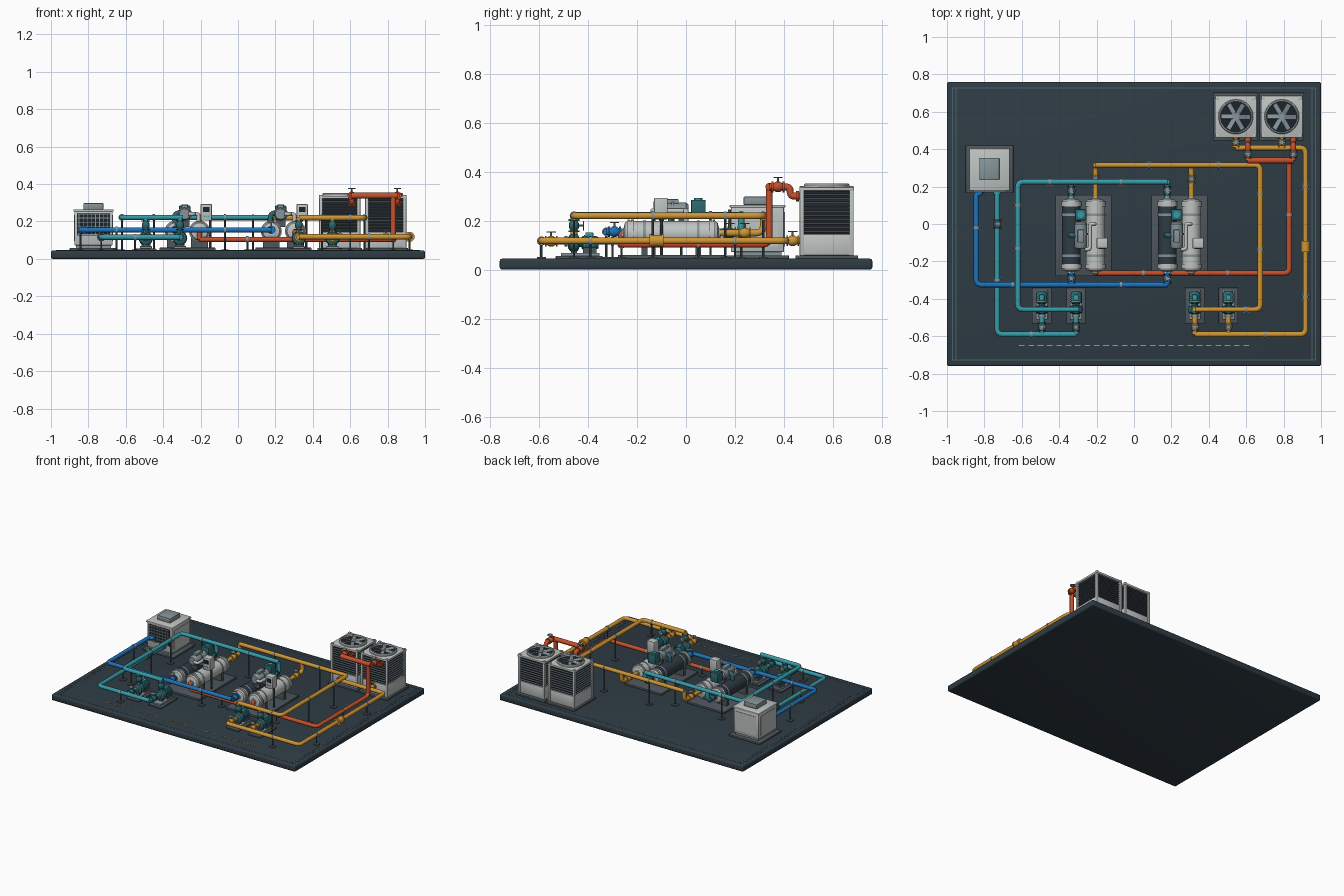
import bpy, bmesh, math
from mathutils import Vector as V, Matrix

if "Cube" in bpy.data.objects:
    bpy.data.objects.remove(bpy.data.objects["Cube"])

def mat(name, *c):
    m = bpy.data.materials.new(name)
    m.diffuse_color = (*c, 1)
    m.use_nodes = True
    m.node_tree.nodes["Principled BSDF"].inputs["Base Color"].default_value = m.diffuse_color
    return m
SLATE = mat("slate", .028, .044, .058)
DARK = mat("dark", .012, .018, .024)
PAD = mat("pad", .075, .095, .11)
LINE = mat("line", .07, .12, .15)
LIGHT = mat("light", .52, .55, .54)
STEEL = mat("steel", .24, .30, .32)
TEAL = mat("teal", .036, .33, .39)
DTEAL = mat("dark_teal", .025, .14, .16)
BLUE = mat("blue", .014, .17, .48)
RED = mat("red", .56, .08, .025)
ORANGE = mat("orange", .62, .30, .035)
TOP = .045

def add(name, bm, m, angle=35):
    bmesh.ops.recalc_face_normals(bm, faces=bm.faces)
    me = bpy.data.meshes.new(name)
    bm.to_mesh(me); bm.free()
    for p in me.polygons: p.use_smooth = True
    me.set_sharp_from_angle(angle=math.radians(angle))
    me.materials.append(m)
    o = bpy.data.objects.new(name, me)
    bpy.context.collection.objects.link(o)
    return o

def box(name, x, y, z, m, bev=0, rot=None):
    """box from (min, max) ranges"""
    bm = bmesh.new()
    bmesh.ops.create_cube(bm, size=1)
    c = V((sum(x) / 2, sum(y) / 2, sum(z) / 2))
    s = Matrix.Diagonal((x[1] - x[0], y[1] - y[0], z[1] - z[0], 1))
    bm.transform(Matrix.Translation(c) @ (rot or Matrix()) @ s)
    if bev:
        bmesh.ops.bevel(bm, geom=bm.edges[:], offset=bev, segments=2, profile=.5, affect='EDGES')
    return add(name, bm, m)

def lathe(name, prof, org, axis, m, n=24):
    """revolve (radius, height) points about an axis"""
    bm = bmesh.new()
    q = V(axis).to_track_quat('Z', 'Y')
    rings = [[bm.verts.new(V(org) + q @ V((r * math.cos(i * math.tau / n), r * math.sin(i * math.tau / n), h)))
              for i in range(n)] for r, h in prof]
    for a, b in zip(rings, rings[1:]):
        for i in range(n):
            bm.faces.new((a[i], a[i - 1], b[i - 1], b[i]))
    bmesh.ops.remove_doubles(bm, verts=bm.verts, dist=1e-6)
    return add(name, bm, m)

def cyl(name, org, axis, r, h0, h1, m, n=20):
    return lathe(name, [(0, h0), (r, h0), (r, h1), (0, h1)], org, axis, m, n)

def pipe(name, pts, m, r=.0145, bend=.03):
    pts = [V(p) for p in pts]
    out = [pts[0]]
    for a, p, b in zip(pts, pts[1:], pts[2:]):
        t = min(bend, (a - p).length / 2, (b - p).length / 2)
        s, e = p + (a - p).normalized() * t, p + (b - p).normalized() * t
        out += [s.lerp(p, k / 6).lerp(p.lerp(e, k / 6), k / 6) for k in range(7)]
    out.append(pts[-1])
    cu = bpy.data.curves.new(name, 'CURVE')
    cu.dimensions, cu.bevel_depth, cu.bevel_resolution, cu.use_fill_caps = '3D', r, 3, True
    sp = cu.splines.new('POLY')
    sp.points.add(len(out) - 1)
    for q, p in zip(sp.points, out): q.co = (*p, 1)
    tmp = bpy.data.objects.new("tmp", cu)
    bm = bmesh.new()
    bm.from_mesh(bpy.data.meshes.new_from_object(tmp))
    bpy.data.objects.remove(tmp)
    bmesh.ops.remove_doubles(bm, verts=bm.verts, dist=1e-5)
    return add(name, bm, m, 50)

def flange(p, axis, m, r=.021, w=.006):
    cyl("pipe_flange", p, axis, r, -w, w, m)

def valve(p, axis, m, stem=(0, 0, 1)):
    lathe("valve_body", [(0, -.026), (.022, -.026), (.022, -.019), (.014, -.019), (.021, -.008), (.021, .008),
          (.014, .019), (.022, .019), (.022, .026), (0, .026)], p, axis, m)
    cyl("valve_stem", p, stem, .004, 0, .04, STEEL, 10)
    lathe("valve_handwheel", [(.013, .036), (.019, .036), (.019, .040), (.013, .040), (.013, .036)], p, stem, STEEL)
    cyl("valve_wheel_hub", p, stem, .013, .037, .039, STEEL, 6)

def stand(x, y, z):
    box("stand_foot", (x - .018, x + .018), (y - .018, y + .018), (TOP, TOP + .006), PAD)
    cyl("stand_rod", (x, y, 0), (0, 0, 1), .005, TOP, z, PAD, 10)

def clamp(p, axis):
    cyl("pipe_clamp", p, axis, .0175, -.006, .006, STEEL)

# base slab and floor markings
bm = bmesh.new()
bmesh.ops.create_cube(bm, size=1)
bm.transform(Matrix.Translation((0, 0, .0225)) @ Matrix.Diagonal((2, 1.52, .045, 1)))
bmesh.ops.bevel(bm, geom=bm.edges[:], offset=.01, segments=3, profile=.5, affect='EDGES')
add("base_slab", bm, SLATE)
for s in (-1, 1):
    for d in (.952, .97):
        box("floor_line", (s * d - .002, s * d + .002), (-.727, .727), (.044, .0462), LINE)
    box("floor_line", (-.97, .97), (s * .727 - .002, s * .727 + .002), (.044, .0462), LINE)
for i in range(25):
    x = -.6 + i * .05
    box("floor_dash", (x - .015, x + .015), (-.652, -.648), (.044, .0465), ORANGE)

# air handling unit
box("air_unit_pad", (-.9, -.645), (.166, .42), (TOP, .058), PAD, .003)
box("air_unit_plinth", (-.865, -.68), (.195, .39), (.058, .075), STEEL)
box("air_unit_body", (-.875, -.67), (.183, .4), (.072, .255), LIGHT, .005)
box("air_unit_lid", (-.88, -.665), (.178, .405), (.253, .265), LIGHT, .004)
box("air_unit_top_duct", (-.827, -.72), (.235, .353), (.264, .298), STEEL, .004)
box("air_unit_grille_back", (-.86, -.685), (.178, .186), (.125, .245), DARK)
for i in range(8):
    x = -.85 + i * .022
    box("air_unit_grille_bar", (x - .002, x + .002), (.172, .18), (.125, .245), STEEL)
for i in range(6):
    z = .13 + i * .022
    box("air_unit_grille_rail", (-.86, -.685), (.172, .18), (z - .002, z + .002), STEEL)
for x in (-.876, -.669):
    box("air_unit_side_door", (x - .002, x + .002), (.21, .375), (.095, .235), LIGHT)
box("air_unit_back_door", (-.855, -.69), (.398, .403), (.095, .235), LIGHT)

# cooling towers
for cx in (.544, .79):
    cy = .574
    box("tower_pad", (cx - .12, cx + .12), (cy - .128, cy + .128), (TOP, .058), PAD, .003)
    box("tower_basin", (cx - .108, cx + .108), (cy - .108, cy + .108), (.058, .145), LIGHT, .004)
    box("tower_core", (cx - .098, cx + .098), (cy - .098, cy + .098), (.1, .325), DARK)
    box("tower_deck", (cx - .112, cx + .112), (cy - .112, cy + .112), (.322, .337), LIGHT, .003)
    for sx in (-1, 1):
        for sy in (-1, 1):
            px, py = cx + sx * .101, cy + sy * .101
            box("tower_post", (px - .009, px + .009), (py - .009, py + .009), (.058, .342), LIGHT, .002)
    for k in range(4):
        turn = Matrix.Rotation(k * math.pi / 2, 4, 'Z')
        for i in range(10):
            o = box("tower_louvre", (-.092, .092), (-.012, .0), (-.0015, .0015), PAD, 0, Matrix.Rotation(.6, 4, 'X'))
            o.data.transform(Matrix.Translation((cx, cy, .156 + i * .0165)) @ turn @ Matrix.Translation((0, -.095, 0)))
    lathe("fan_ring", [(.082, .33), (.093, .33), (.093, .346), (.088, .352), (.082, .352), (.082, .33)],
          (cx, cy, 0), (0, 0, 1), LIGHT, 40)
    cyl("fan_well", (cx, cy, 0), (0, 0, 1), .083, .33, .339, DARK, 40)
    cyl("fan_hub", (cx, cy, 0), (0, 0, 1), .018, .335, .35, STEEL)
    for k in range(6):
        o = box("fan_blade", (.012, .076), (-.012, .012), (-.001, .001), STEEL, 0, Matrix.Rotation(.3, 4, 'X'))
        o.data.transform(Matrix.Translation((cx, cy, .344)) @ Matrix.Rotation(k * math.pi / 3, 4, 'Z'))

# chillers
Y = (0, 1, 0)
for ex in (-.335, .178):
    kx = ex + .129
    box("chiller_skid", (ex - .085, ex + .215), (-.278, .155), (TOP, .06), PAD, .003)
    for x, body, nm in ((ex, SLATE, "evaporator"), (kx, LIGHT, "condenser")):
        cyl(nm + "_shell", (x, 0, .148), Y, .05, -.235, .115, body, 32)
        for y0, s in ((-.225, -1), (.105, 1)):
            lathe(nm + "_head", [(0, -.012), (.056, -.012), (.056, 0), (.053, 0), (.053, .006), (.056, .006), (.056, .014),
                  (.05, .014), (.044, .024), (.02, .03), (.02, .036), (0, .036)], (x, y0, .148), (0, s, 0), LIGHT, 32)
        for y in (-.17, .05):
            box(nm + "_saddle", (x - .045, x + .045), (y - .012, y + .012), (.06, .125), PAD)
            cyl(nm + "_band", (x, y, .148), Y, .0525, -.006, .006, STEEL, 32)
    cx = ex + .05
    lathe("compressor", [(0, -.13), (.028, -.13), (.034, -.12), (.034, -.06), (.039, -.06), (.039, -.048), (.034, -.048),
          (.034, .0), (.026, .01), (0, .01)], (cx, 0, .24), Y, STEEL, 28)
    for y in (-.1, -.02):
        box("compressor_foot", (cx - .025, cx + .025), (y - .01, y + .01), (.17, .22), PAD)
    box("compressor_cap", (cx - .016, cx + .016), (-.1, -.03), (.26, .288), STEEL, .004)
    box("oil_box", (ex + .02, ex + .08), (.02, .08), (.215, .285), DTEAL, .005)
    cyl("oil_box_motor", (ex + .05, .05, 0), (0, 0, 1), .018, .28, .292, TEAL)
    pipe("suction_pipe", [(ex - .005, -.06, .18), (ex - .005, -.06, .245), (cx, -.06, .245)], DTEAL, .014)
    pipe("discharge_pipe", [(cx + .02, -.135, .24), (cx + .05, -.135, .24), (cx + .05, .0, .24), (kx - .005, .0, .24),
                            (kx - .005, .0, .18)], LIGHT, .011, .022)
    # control panel
    box("control_panel", (kx + .006, kx + .066), (-.13, -.075), (.205, .293), LIGHT, .004)
    box("control_screen", (kx + .018, kx + .054), (-.133, -.128), (.25, .278), DARK)
    for i in range(3):
        cyl("control_button", (kx + .024 + i * .012, -.13, .228), (0, -1, 0), .004, -.002, .004, TEAL, 10)
    cyl("control_post", (kx + .058, -.1, 0), (0, 0, 1), .006, .06, .21, PAD, 10)
    # chiller nozzle pipework
    pipe("chilled_inlet", [(ex, .135, .15), (ex, .225, .15), (ex, .225, .222)], TEAL)
    valve((ex, .178, .15), Y, DTEAL)
    pipe("chilled_outlet", [(ex, -.25, .155), (ex, -.325, .155)], BLUE)
    valve((ex, -.292, .155), Y, BLUE)
    pipe("condenser_inlet", [(kx, .135, .15), (kx, .315, .15), (kx, .315, .22)], ORANGE)
    valve((kx, .24, .15), Y, ORANGE)
    pipe("condenser_outlet", [(kx, -.24, .148), (kx, -.263, .148), (kx, -.263, .104)], RED, bend=.012)

# pumps
for px, m, in ((-.493, TEAL), (-.31, TEAL), (.325, ORANGE), (.505, ORANGE)):
    box("pump_pad", (px - .052, px + .052), (-.532, -.34), (TOP, .056), PAD, .003)
    box("pump_frame", (px - .032, px + .032), (-.51, -.352), (.056, .068), STEEL, .002)
    lathe("pump_volute", [(0, -.025), (.02, -.025), (.034, -.016), (.038, 0), (.034, .016), (.018, .022), (.018, .03), (0, .03)],
          (px, -.457, .11), Y, DTEAL, 28)
    lathe("pump_motor", [(0, .03), (.02, .03), (.028, .035), (.028, .09), (.022, .1), (0, .1)], (px, -.457, .11), Y, DTEAL)
    for i in range(4):
        cyl("motor_fin", (px, -.415 + i * .012, .11), Y, .031, -.002, .002, TEAL)
    box("motor_terminal_box", (px - .014, px + .014), (-.41, -.378), (.13, .152), TEAL, .003)
    box("motor_foot", (px - .024, px + .024), (-.42, -.365), (.066, .09), PAD)
    box("volute_foot", (px - .015, px + .015), (-.47, -.445), (.066, .09), PAD)
    pipe("pump_suction", [(px, -.59, .116), (px, -.475, .116)], m)
    valve((px, -.55, .116), Y, DTEAL if m is TEAL else ORANGE)
    flange((px, -.49, .116), Y, STEEL)
    pipe("pump_discharge", [(px, -.457, .12), (px, -.457, .221)], m)
    valve((px, -.457, .18), (0, 0, 1), DTEAL, (0, 1, 0))

# main pipe loops
pipe("chilled_return", [(-.731, .19, .116), (-.731, -.59, .116), (-.31, -.59, .116)], TEAL)
pipe("chilled_supply", [(-.295, -.457, .222), (-.621, -.457, .222), (-.621, .225, .222), (.178, .225, .222)], TEAL)
pipe("cold_header", [(.178, -.325, .155), (-.843, -.325, .155), (-.843, .16, .155), (-.82, .162, .155), (-.82, .19, .155)], BLUE)
pipe("hot_header", [(-.206, -.263, .104), (.83, -.263, .104), (.83, .34, .104), (.83, .34, .338)], RED)
pipe("hot_tower_header", [(.608, .34, .338), (.852, .34, .338)], RED, .0165)
pipe("cooled_header", [(.544, .407, .118), (.917, .407, .118), (.917, -.59, .118), (.325, -.59, .118)], ORANGE)
pipe("condenser_supply", [(.325, -.457, .22), (.675, -.457, .22), (.675, .315, .22), (-.206, .315, .22)], ORANGE)
for x in (.608, .852):
    pipe("tower_inlet", [(x, .34, .338), (x, .425, .338), (x, .425, .3), (x, .48, .3)], RED, .015, .02)
    valve((x, .375, .338), Y, RED)
    flange((x, .455, .3), Y, RED)
for x in (.544, .79):
    pipe("tower_outlet", [(x, .407, .118), (x, .475, .118)], ORANGE)
    valve((x, .435, .118), Y, ORANGE)

# in-line fittings
valve((-.731, .0, .116), Y, DTEAL)
cyl("flow_meter", (.917, -.12, .118), Y, .024, -.025, .025, ORANGE)
for y in (-.145, -.095):
    flange((.917, y, .118), Y, ORANGE, .027, .004)
flange((-.731, .165, .116), Y, TEAL)
flange((-.82, .175, .155), Y, BLUE)

# pipe stands and clamps
X = (1, 0, 0)
for x, y, z, a in ((-.843, -.02, .155, Y), (-.65, -.325, .155, X), (-.07, -.325, .155, X), (-.731, -.3, .116, Y),
                   (-.621, -.13, .222, Y), (-.621, .1, .222, Y), (-.45, .225, .222, X), (-.07, .225, .222, X),
                   (.08, .315, .22, X), (.45, .315, .22, X), (.675, -.135, .22, Y), (.675, .16, .22, Y),
                   (.6, -.457, .22, X), (.917, -.39, .118, Y), (.917, .2, .118, Y), (.7, -.59, .118, X),
                   (.5, -.263, .104, X), (.05, -.263, .104, X), (.83, .05, .104, Y), (-.55, -.59, .116, X)):
    stand(x, y, z)
    clamp((x, y, z), a)
